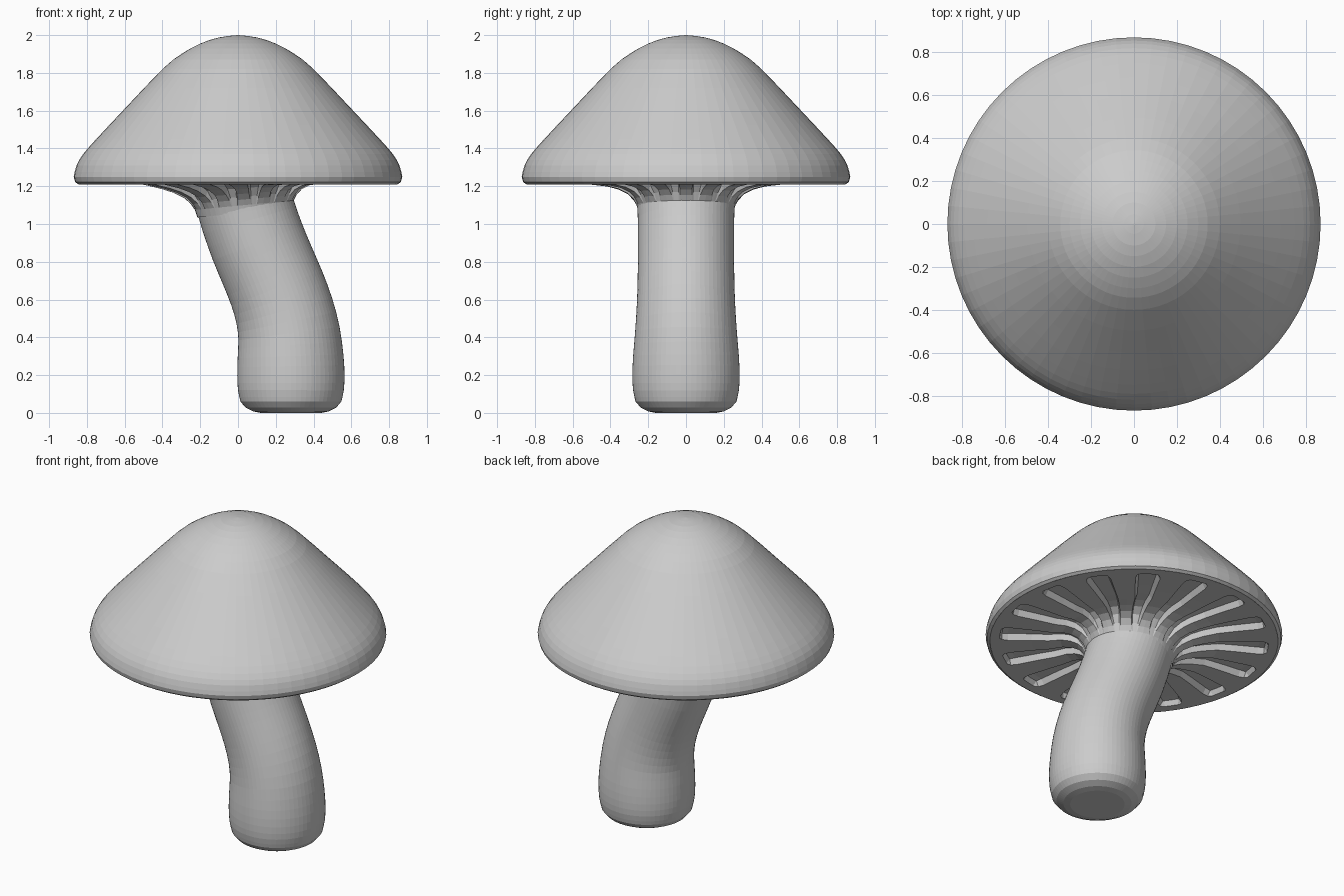
import bpy, bmesh, math
from mathutils import Vector

if "Cube" in bpy.data.objects:
    bpy.data.objects.remove(bpy.data.objects["Cube"])

GREY = (0.6, 0.6, 0.6, 1)
grey = bpy.data.materials.new("mushroom grey")
grey.use_nodes = True
grey.diffuse_color = GREY
grey.node_tree.nodes["Principled BSDF"].inputs["Base Color"].default_value = GREY

SEGMENTS = 64
GILLS = 16


def smooth_path(rows, steps):
    """Catmull-Rom interpolation through rows of values."""
    pts = [Vector(r) for r in rows]
    out = []
    for i in range(len(pts) - 1):
        p0, p1 = pts[max(i - 1, 0)], pts[i]
        p2, p3 = pts[i + 1], pts[min(i + 2, len(pts) - 1)]
        for s in range(steps):
            t = s / steps
            m1, m2 = (p2 - p0) / 2, (p3 - p1) / 2
            out.append(p1 + m1 * t + (3 * (p2 - p1) - 2 * m1 - m2) * t ** 2
                       + (2 * (p1 - p2) + m1 + m2) * t ** 3)
    return out + [pts[-1]]


def skin(name, rings, cap_start=False, cap_end=False):
    """Bridge closed rings of equal length into one object."""
    bm = bmesh.new()
    loops = [[bm.verts.new(p) for p in ring] for ring in rings]
    n = len(loops[0])
    for a, b in zip(loops, loops[1:]):
        for i in range(n):
            j = (i + 1) % n
            bm.faces.new((a[i], a[j], b[j], b[i]))
    if cap_start:
        bm.faces.new(loops[0][::-1])
    if cap_end:
        bm.faces.new(loops[-1])
    mesh = bpy.data.meshes.new(name)
    bm.to_mesh(mesh)
    bm.free()
    mesh.materials.append(grey)
    obj = bpy.data.objects.new(name, mesh)
    bpy.context.collection.objects.link(obj)
    return obj


TURN = [math.tau * i / SEGMENTS for i in range(SEGMENTS)]

# Cap: bell-shaped lathe ending in a narrow bevelled rim
dome = smooth_path([(0.87, 1.25), (0.855, 1.31), (0.82, 1.37), (0.75, 1.45),
                    (0.6, 1.61), (0.4, 1.82), (0.3, 1.9), (0.2, 1.955),
                    (0.1, 1.988), (0.004, 2.0)], 2)
profile = [(0.845, 1.21), (0.862, 1.222)] + [tuple(p) for p in dome]
skin("cap", [[(r * math.cos(a), r * math.sin(a), z) for a in TURN]
             for r, z in profile], cap_end=True)

# Gills: underside with recessed radial slots that run down onto the neck
# rows: radius, height, slot depth, slot half width as a share of the spacing
gill_rows = [(0.845, 1.21, 0, 0.2), (0.79, 1.21, 0, 0.17),
             (0.775, 1.21, 0.03, 0.22), (0.74, 1.21, 0.035, 0.25),
             (0.6, 1.21, 0.035, 0.25), (0.5, 1.208, 0.035, 0.25),
             (0.42, 1.2, 0.035, 0.25), (0.36, 1.185, 0.035, 0.25),
             (0.31, 1.16, 0.03, 0.24), (0.28, 1.13, 0.015, 0.2),
             (0.262, 1.1, 0, 0.15), (0.25, 1.06, 0, 0.15)]
gill_rings = []
for r, z, depth, half in gill_rows:
    blend = max(0, (0.5 - r) / 0.25)
    ring = []
    for g in range(GILLS):
        for share, cut in ((-0.5, 0), (-half, 0), (-half * 0.72, 1), (0, 1),
                           (half * 0.72, 1), (half, 0)):
            a = math.tau * (g + 0.5 + share) / GILLS
            x, y = r * math.cos(a), r * math.sin(a)
            ring.append((x + 0.035 * blend, y, z + depth * cut + 0.1 * x * blend))
    gill_rings.append(ring)
gills = skin("gills", gill_rings[::-1])

# Stem: swept rings along a bent centre line; rows are x, height, radius
stem_rows = [(0.28, 0.06, 0.267), (0.28, 0.12, 0.28), (0.28, 0.2, 0.284),
             (0.278, 0.3, 0.28), (0.27, 0.42, 0.27), (0.245, 0.54, 0.262),
             (0.205, 0.66, 0.257), (0.155, 0.78, 0.255), (0.105, 0.9, 0.255),
             (0.062, 1.02, 0.255), (0.038, 1.1, 0.258)]
path = [Vector(p) for p in ((0.28, 0, 0.16), (0.28, 0.008, 0.2), (0.28, 0.028, 0.24))]
path += smooth_path(stem_rows, 2)
stem_rings = []
for i, (x, z, r) in enumerate(path):
    ahead = path[min(i + 1, len(path) - 1)] - path[max(i - 1, 0)]
    tilt = math.atan2(-ahead.x, ahead.y)
    if z > 1:
        tilt *= 1 - (z - 1) * 6
    stem_rings.append([(x + r * math.cos(a) * math.cos(tilt), r * math.sin(a),
                        z + r * math.cos(a) * math.sin(tilt)) for a in TURN])
skin("stem", stem_rings, cap_start=True)
